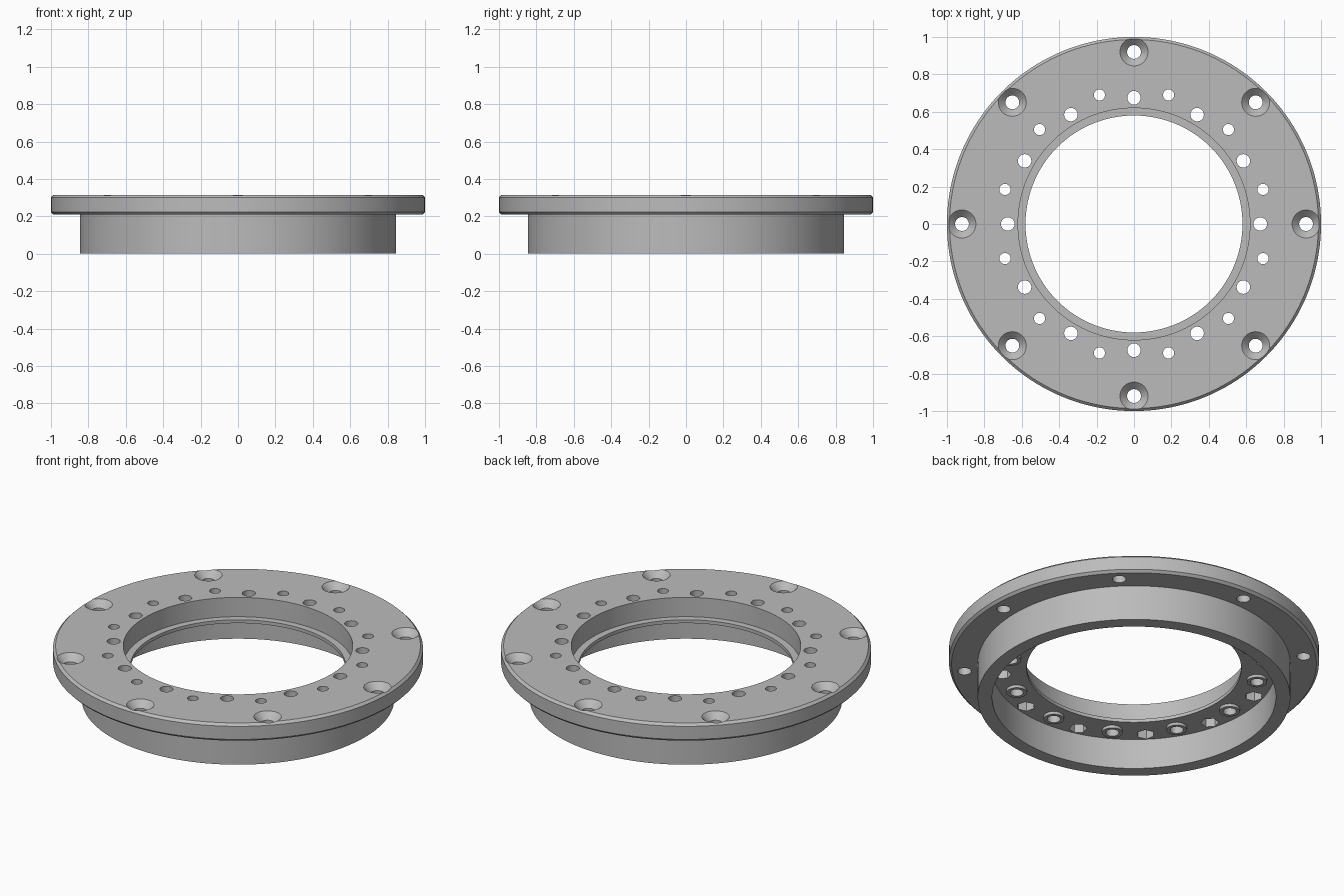
import bpy, bmesh
from math import cos, sin, pi, radians

cube = bpy.data.objects.get("Cube")
if cube:
    bpy.data.objects.remove(cube, do_unlink=True)

metal = bpy.data.materials.new("light_grey_metal")
metal.use_nodes = True
GREY = (0.5, 0.5, 0.5, 1)
metal.diffuse_color = GREY
metal.node_tree.nodes["Principled BSDF"].inputs["Base Color"].default_value = GREY

TOP, WEB, FLANGE = 0.315, 0.18, 0.209   # main heights
ROUND_R, HEX_R, SCREW_R = 0.675, 0.714, 0.92   # hole circles


def lathe(bm, profile, sides, x=0, y=0, turn=0, closed=False):
    """Revolve (radius, height) points; open profiles get end caps."""
    rings = [[bm.verts.new((x + r * cos(turn + 2 * pi * i / sides),
                            y + r * sin(turn + 2 * pi * i / sides), z))
              for i in range(sides)] for r, z in profile]
    pairs = list(zip(rings, rings[1:]))
    if closed:
        pairs.append((rings[-1], rings[0]))
    for a, b in pairs:
        for i in range(sides):
            j = (i + 1) % sides
            bm.faces.new((a[i], a[j], b[j], b[i]))
    if not closed:
        bm.faces.new(rings[0][::-1])
        bm.faces.new(rings[-1])


def make_object(name, bm):
    bmesh.ops.recalc_face_normals(bm, faces=bm.faces[:])
    mesh = bpy.data.meshes.new(name)
    bm.to_mesh(mesh)
    bm.free()
    mesh.materials.append(metal)
    obj = bpy.data.objects.new(name, mesh)
    bpy.context.collection.objects.link(obj)
    return obj


def hole_circle(name, profile, sides, radius, count, start=0):
    """Repeat one revolved solid around the ring axis."""
    bm = bmesh.new()
    for k in range(count):
        a = radians(start) + 2 * pi * k / count
        lathe(bm, profile, sides, radius * cos(a), radius * sin(a), a)
    return make_object(name, bm)


# Flanged ring body with a stepped central opening
bm = bmesh.new()
lathe(bm, [(0.845, 0), (0.845, FLANGE), (0.986, FLANGE), (1, FLANGE + 0.014),
           (1, TOP - 0.014), (0.986, TOP), (0.62, TOP), (0.62, 0.2),
           (0.58, 0.2), (0.58, WEB), (0.767, WEB), (0.767, 0)],
      160, closed=True)
ring = make_object("flanged_ring", bm)

# Bosses, then hex pockets, bores and countersunk screw holes
steps = [
    ("UNION", hole_circle("bosses", [(0.055, WEB - 0.017), (0.055, WEB + 0.03)],
                          32, ROUND_R, 12)),
    ("DIFFERENCE", hole_circle("hex_pockets", [(0.049, WEB - 0.05), (0.049, WEB + 0.07)],
                               6, HEX_R, 12, 15)),
    ("DIFFERENCE", hole_circle("nut_bores", [(0.03, WEB - 0.06), (0.03, TOP + 0.05)],
                               24, HEX_R, 12, 15)),
    ("DIFFERENCE", hole_circle("round_bores", [(0.036, WEB - 0.06), (0.036, TOP + 0.05)],
                               24, ROUND_R, 12)),
    ("DIFFERENCE", hole_circle("screw_holes", [(0.037, FLANGE - 0.05), (0.037, TOP - 0.038),
                                               (0.075, TOP), (0.105, TOP + 0.03)],
                               32, SCREW_R, 8)),
]
for operation, tool in steps:
    tool.hide_render = True
    mod = ring.modifiers.new(tool.name, "BOOLEAN")
    mod.operation = operation
    mod.solver = "EXACT"
    mod.object = tool

# Bake the cuts and drop the helpers
bpy.context.view_layer.update()
graph = bpy.context.evaluated_depsgraph_get()
baked = bpy.data.meshes.new_from_object(ring.evaluated_get(graph))
ring.modifiers.clear()
ring.data = baked
baked.materials.clear()
baked.materials.append(metal)
for _, tool in steps:
    bpy.data.objects.remove(tool, do_unlink=True)

# Smooth walls, crisp edges
bpy.ops.object.select_all(action="DESELECT")
ring.select_set(True)
bpy.context.view_layer.objects.active = ring
bpy.ops.object.shade_smooth_by_angle(angle=radians(30))
